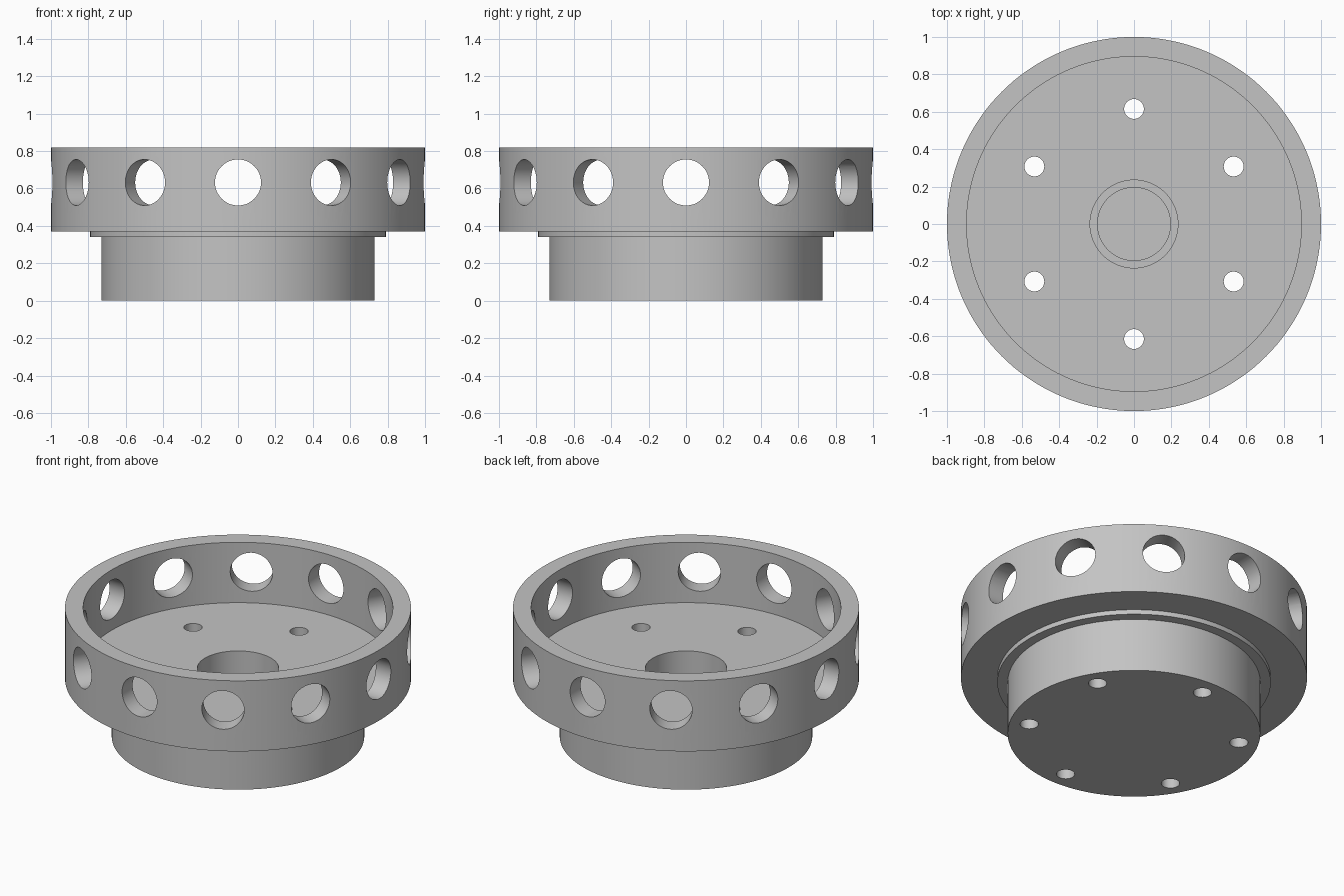
import bpy, bmesh, math
from mathutils import Matrix, Vector

cube = bpy.data.objects.get("Cube")
if cube:
    bpy.data.objects.remove(cube)

metal = bpy.data.materials.new("grey metal")
metal.use_nodes = True
grey = (0.55, 0.55, 0.55, 1)
metal.diffuse_color = grey
metal.node_tree.nodes["Principled BSDF"].inputs["Base Color"].default_value = grey


def add_object(name, bm):
    bmesh.ops.recalc_face_normals(bm, faces=bm.faces)
    mesh = bpy.data.meshes.new(name)
    bm.to_mesh(mesh)
    bm.free()
    mesh.materials.append(metal)
    obj = bpy.data.objects.new(name, mesh)
    bpy.context.collection.objects.link(obj)
    return obj


def lathe(name, profile, steps=144):
    """Spin a radius/height profile around the z axis."""
    bm = bmesh.new()
    verts = [bm.verts.new((r, 0, z)) for r, z in profile]
    edges = [bm.edges.new(pair) for pair in zip(verts, verts[1:])]
    bmesh.ops.spin(bm, geom=verts + edges, cent=(0, 0, 0), axis=(0, 0, 1),
                   angle=math.tau, steps=steps)
    bmesh.ops.remove_doubles(bm, verts=bm.verts, dist=0.0001)
    return add_object(name, bm)


def cutter_ring(name, count, radius, depth, place):
    """Cylinders repeated around the z axis, used to cut holes."""
    bm = bmesh.new()
    for i in range(count):
        turn = Matrix.Rotation(math.tau * i / count, 4, "Z")
        bmesh.ops.create_cone(bm, cap_ends=True, segments=48, radius1=radius,
                              radius2=radius, depth=depth, matrix=turn @ place)
    obj = add_object(name, bm)
    obj.hide_render = True
    obj.hide_set(True)
    return obj


# Hub, step, drum wall, floor and stepped centre bore
hub = lathe("flanged_hub", [
    (0, 0), (0.73, 0), (0.73, 0.34), (0.79, 0.34), (0.79, 0.37),
    (1, 0.37), (1, 0.82), (0.895, 0.82), (0.895, 0.435),
    (0.235, 0.435), (0.235, 0.16), (0.195, 0.16), (0.195, 0.08), (0, 0.08)])

# Round windows through the drum wall
windows = cutter_ring("window_cutter", 12, 0.123, 0.4,
                      Matrix.Translation((0, -0.95, 0.632))
                      @ Matrix.Rotation(math.pi / 2, 4, "X"))
# Bolt holes through the hub
bolts = cutter_ring("bolt_hole_cutter", 6, 0.053, 1.2,
                    Matrix.Translation((0, 0.615, 0.3)))

for cutter in (windows, bolts):
    cut = hub.modifiers.new(cutter.name, "BOOLEAN")
    cut.operation = "DIFFERENCE"
    cut.solver = "EXACT"
    cut.object = cutter

# Apply the cuts, then smooth the curved walls
bpy.ops.object.select_all(action="DESELECT")
hub.select_set(True)
bpy.context.view_layer.objects.active = hub
for name in [m.name for m in hub.modifiers]:
    bpy.ops.object.modifier_apply(modifier=name)
for cutter in (windows, bolts):
    bpy.data.objects.remove(cutter)
bpy.ops.object.shade_smooth_by_angle(angle=math.radians(30))
